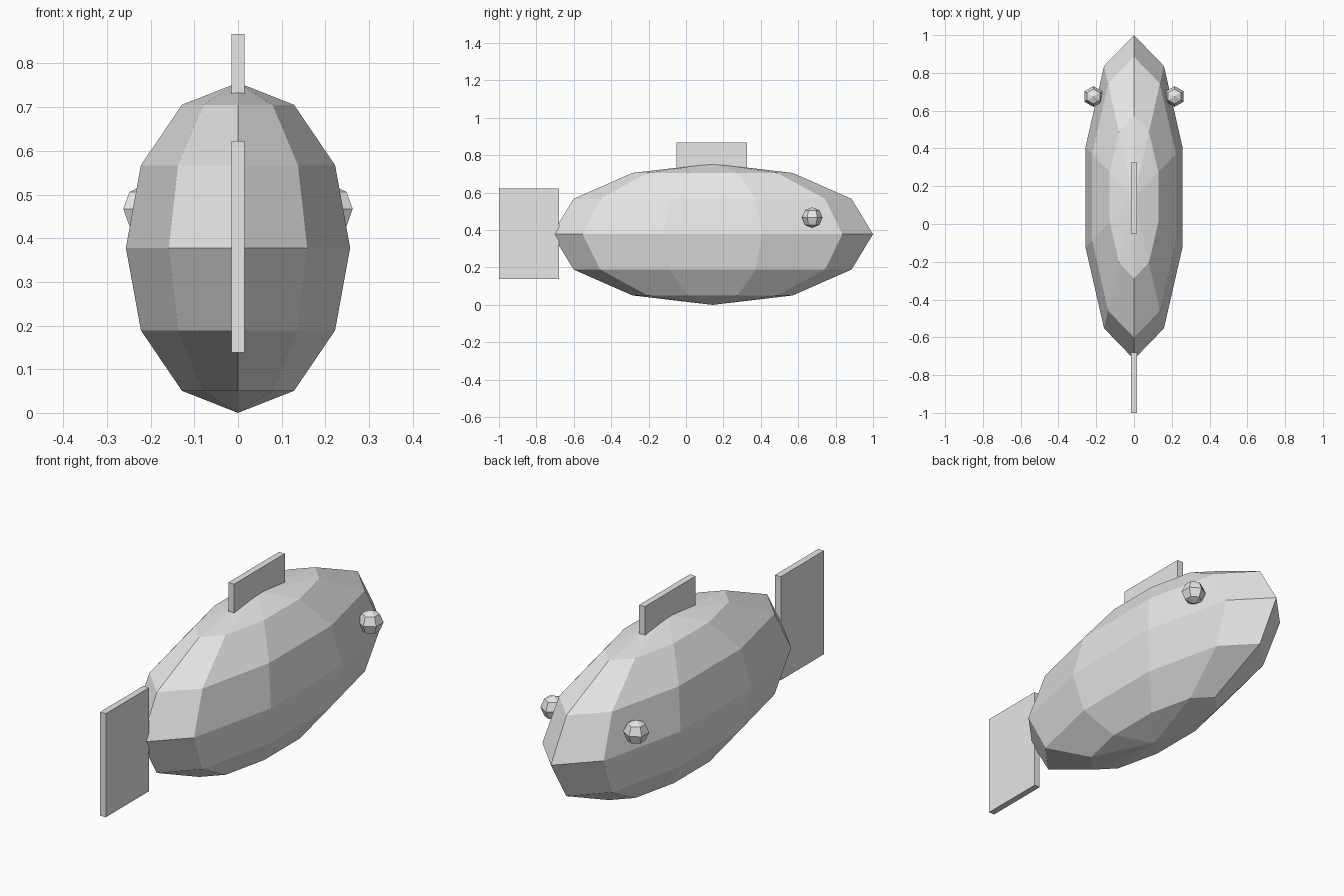
import bpy
import bmesh
from mathutils import Matrix, Vector

if "Cube" in bpy.data.objects:
    bpy.data.objects.remove(bpy.data.objects["Cube"])

grey = bpy.data.materials.new("plain grey")
grey.diffuse_color = (0.8, 0.8, 0.8, 1)
grey.use_nodes = True
grey.node_tree.nodes["Principled BSDF"].inputs["Base Color"].default_value = grey.diffuse_color


def finish(name, bm, centre, scale):
    """Scale and place the mesh, then link it as a flat-shaded object."""
    bm.transform(Matrix.Translation(centre) @ Matrix.Diagonal((*scale, 1)))
    bmesh.ops.recalc_face_normals(bm, faces=bm.faces)
    mesh = bpy.data.meshes.new(name)
    bm.to_mesh(mesh)
    bm.free()
    mesh.materials.append(grey)
    bpy.context.collection.objects.link(bpy.data.objects.new(name, mesh))


def ball(name, segments, rings, centre, radii):
    bm = bmesh.new()
    bmesh.ops.create_uvsphere(bm, u_segments=segments, v_segments=rings, radius=1)
    # Turn a vertex column onto the y axis
    v = max(bm.verts, key=lambda p: p.co.y - abs(p.co.x))
    turn = Vector((v.co.x, v.co.y)).angle_signed(Vector((0, 1)))
    bm.transform(Matrix.Rotation(-turn, 4, 'Z'))
    finish(name, bm, centre, radii)


def plate(name, y0, y1, z0, z1, thickness=0.03):
    bm = bmesh.new()
    bmesh.ops.create_cube(bm, size=1)
    finish(name, bm, (0, (y0 + y1) / 2, (z0 + z1) / 2),
           (thickness, y1 - y0, z1 - z0))


# Faceted body, longest along y
ball("body", 10, 6, (0, 0.142, 0.378), (0.27, 0.858, 0.378))

# Tail and back fin
plate("tail_fin", -1.0, -0.68, 0.138, 0.623)
plate("back_fin", -0.05, 0.325, 0.64, 0.867)

# Eyes on both sides
for side, label in ((-1, "left"), (1, "right")):
    ball(label + "_eye", 6, 4, (side * 0.215, 0.675, 0.467), (0.055,) * 3)
